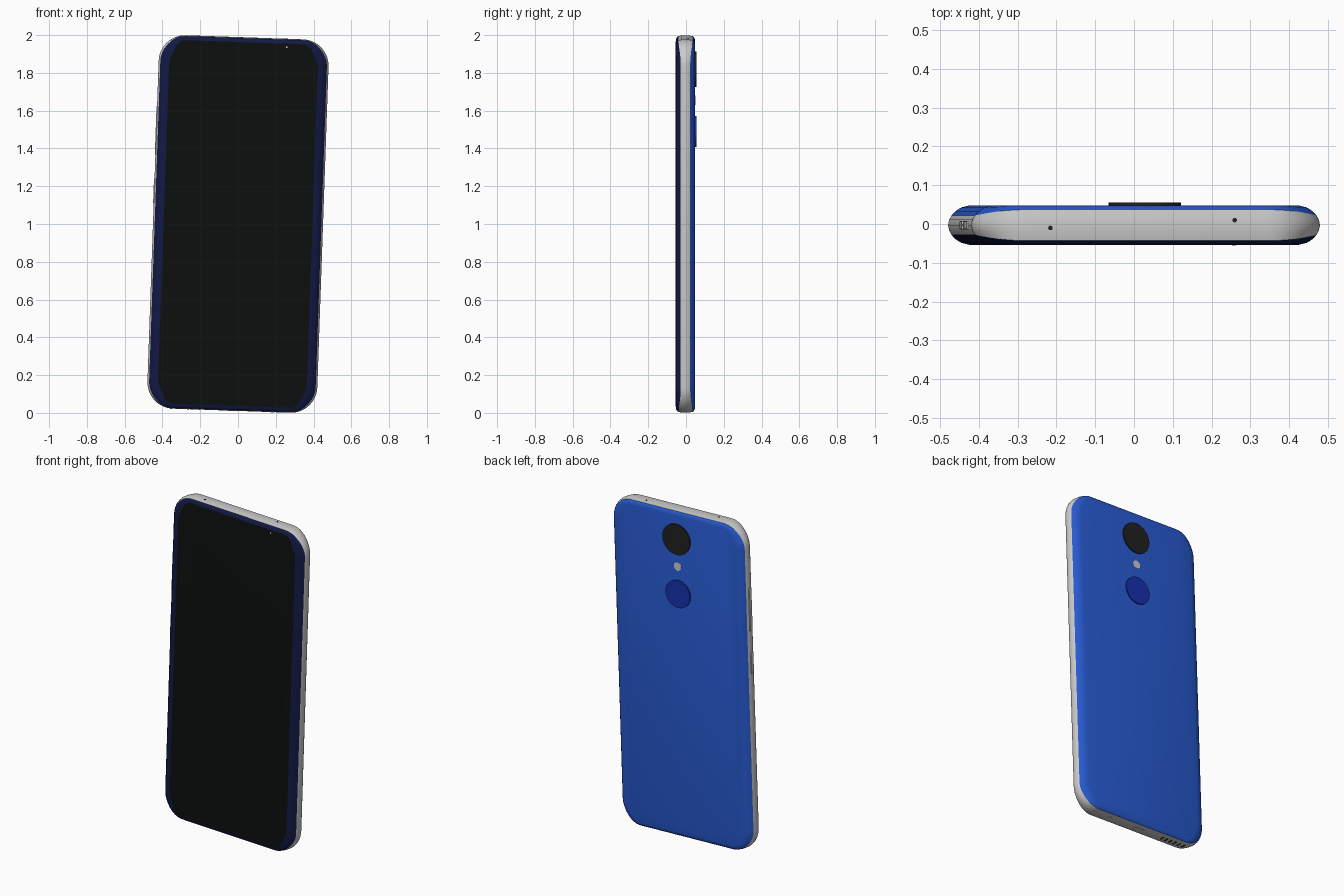
import bpy, bmesh, math
from mathutils import Matrix

if "Cube" in bpy.data.objects:
    bpy.data.objects.remove(bpy.data.objects["Cube"])

# Phone leans two degrees in the x-z plane; parts are built upright around the origin
TILT = Matrix.Translation((0, -0.003, 1)) @ Matrix.Rotation(math.radians(2), 4, 'Y')
HX, HZ, R = 0.45, 0.989, 0.14


def material(name, rgb):
    m = bpy.data.materials.new(name)
    m.diffuse_color = (*rgb, 1)
    m.use_nodes = True
    m.node_tree.nodes["Principled BSDF"].inputs["Base Color"].default_value = m.diffuse_color
    return m


NAVY = material("navy_glass", (0.006, 0.01, 0.06))
BLACK = material("screen_black", (0.004, 0.005, 0.005))
BLUE = material("back_blue", (0.02, 0.10, 0.62))
DEEP = material("sensor_blue", (0.008, 0.03, 0.42))
DARK = material("dark_insert", (0.015, 0.015, 0.015))


def finish(name, bm, mat=None, angle=35):
    bmesh.ops.recalc_face_normals(bm, faces=bm.faces)
    bm.transform(TILT)
    me = bpy.data.meshes.new(name)
    bm.to_mesh(me)
    bm.free()
    ob = bpy.data.objects.new(name, me)
    bpy.context.collection.objects.link(ob)
    if mat:
        me.materials.append(mat)
    bpy.ops.object.select_all(action='DESELECT')
    ob.select_set(True)
    bpy.context.view_layer.objects.active = ob
    bpy.ops.object.shade_smooth_by_angle(angle=math.radians(angle))
    return ob


def ring(bm, side, top, sign):
    """Rounded rectangle whose inset and depth blend from the sides to the ends."""
    verts = []
    n = 12
    for q in range(4):
        cx = (HX - R) * (1 if q in (0, 3) else -1)
        cz = (HZ - R) * (1 if q in (0, 1) else -1)
        for i in range(n + 1):
            a = (q + i / n) * math.pi / 2
            s = math.sin(a) ** 2
            inset = side[0] * (1 - s) + top[0] * s
            inset *= 1 + 0.35 * math.sin(2 * a) ** 2
            y = sign * (side[1] * (1 - s) + top[1] * s)
            verts.append(bm.verts.new((cx + (R - inset) * math.cos(a), y,
                                       cz + (R - inset) * math.sin(a))))
    return verts


def shell(name, stations, mat=None, cap=False):
    bm = bmesh.new()
    rings = [ring(bm, *st) for st in stations]
    for a, b in zip(rings, rings[1:]):
        for i in range(len(a)):
            j = (i + 1) % len(a)
            bm.faces.new((a[i], a[j], b[j], b[i]))
    if cap:
        bm.faces.new(rings[-1])
    return finish(name, bm, mat)


def disc(name, x, y, z, r, depth, axis='Y', mat=None, segs=32):
    bm = bmesh.new()
    bmesh.ops.create_cone(bm, cap_ends=True, segments=segs, radius1=r, radius2=r, depth=depth)
    if axis == 'Y':
        bm.transform(Matrix.Rotation(math.pi / 2, 4, 'X'))
    bm.transform(Matrix.Translation((x, y, z)))
    return finish(name, bm, mat)


def block(name, loc, size, mat=None, bevel=0.002):
    bm = bmesh.new()
    bmesh.ops.create_cube(bm, size=1)
    bm.transform(Matrix.Translation(loc) @ Matrix.Diagonal((*size, 1)))
    bmesh.ops.bevel(bm, geom=bm.edges[:], offset=bevel, segments=2, affect='EDGES', profile=0.5)
    return finish(name, bm, mat)


# Cross-section points: (inset, depth) at the long sides, and at the top and bottom ends
rim = [((0, 0), (0, 0)), ((0.003, 0.014), (0.001, 0.02)), ((0.009, 0.025), (0.005, 0.040))]
curve = [rim[-1], ((0.019, 0.036), (0.010, 0.0445)), ((0.034, 0.0455), (0.017, 0.0485)),
         ((0.056, 0.051), (0.026, 0.051))]

# Metal frame, front glass with screen, back cover
shell("metal_frame", [(*p, -1) for p in rim[::-1]] + [(*p, 1) for p in rim[1:]])
shell("front_glass", [(*p, -1) for p in curve], NAVY)
shell("screen", [(*curve[-1], -1), ((0.07, 0.0515), (0.04, 0.0515), -1)], BLACK, cap=True)
shell("back_cover", [(*p, 1) for p in curve], BLUE, cap=True)

# Back camera, flash and fingerprint sensor
disc("camera_lens", 0, 0.053, 0.82, 0.093, 0.010, mat=DARK)
disc("flash", 0, 0.0505, 0.655, 0.025, 0.004)
disc("fingerprint_sensor", 0, 0.053, 0.49, 0.083, 0.010, mat=DEEP)

# Front sensor dot
disc("front_sensor", 0.225, -0.0515, 0.945, 0.005, 0.001, segs=12)

# Pinholes on the top edge
for x, y in ((-0.25, -0.007), (0.225, 0.013)):
    disc("top_pinhole", x, y, HZ - 0.004, 0.006, 0.009, 'Z', DARK, 12)

# Flush buttons on the left edge
for name, z, length in (("volume_button", 0.48, 0.26), ("power_button", 0.16, 0.13)):
    block(name, (-HX + 0.001, 0, z), (0.008, 0.022, length))

# Bottom edge: audio jack, charging port, speaker slots
disc("audio_jack", 0.21, 0, -HZ + 0.003, 0.018, 0.008, 'Z', segs=20)
block("charging_port", (0.0, 0, -HZ + 0.003), (0.085, 0.024, 0.008))
for i in range(6):
    block("speaker_slot", (-0.17 - i * 0.03, 0, -HZ + 0.003), (0.012, 0.03, 0.008), DARK)
